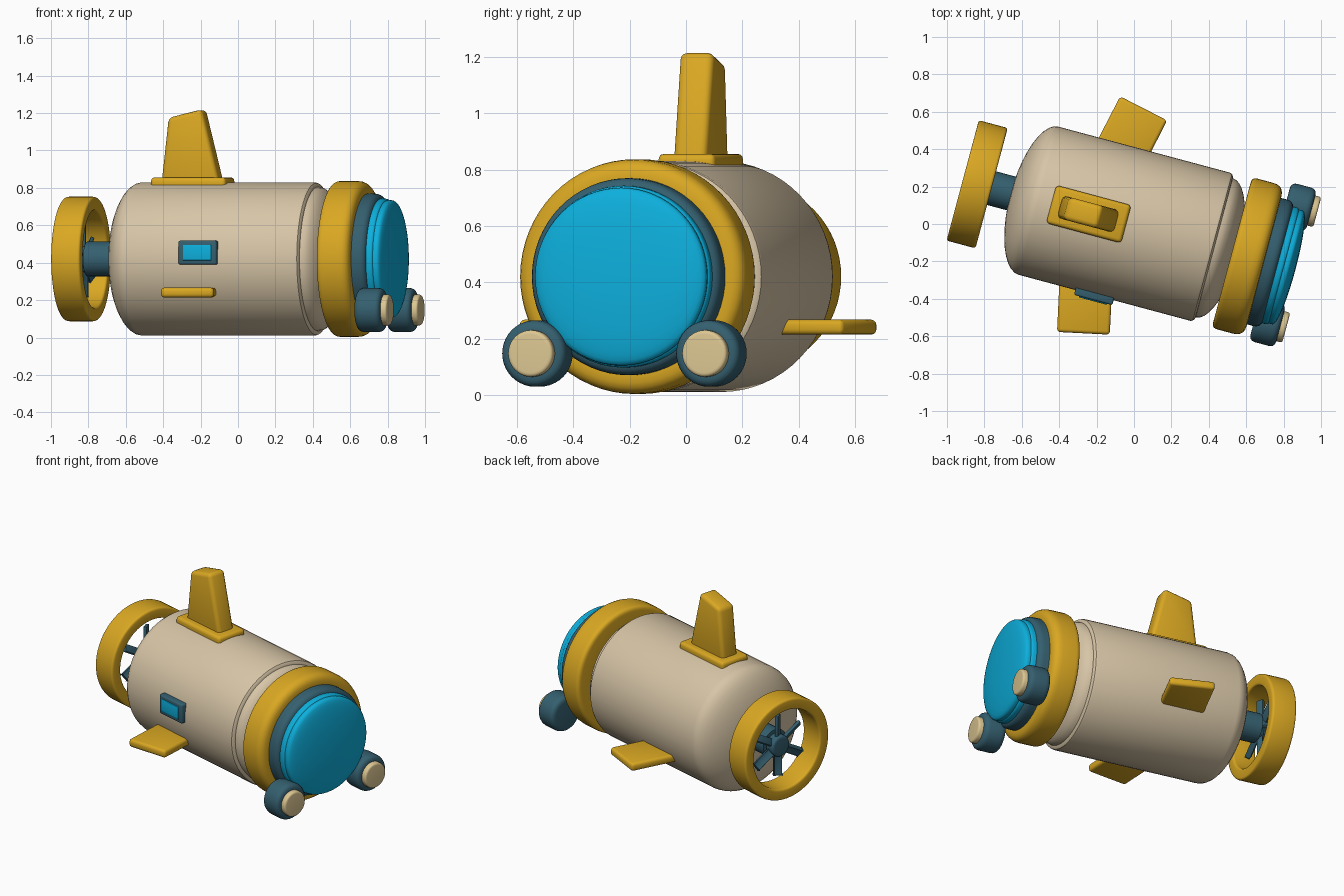
import bpy, bmesh, math
from mathutils import Matrix, Vector

if "Cube" in bpy.data.objects:
    bpy.data.objects.remove(bpy.data.objects["Cube"])

# Hull axis runs along local x, then the whole craft is yawed
YAW = Matrix.Rotation(math.radians(-15), 4, 'Z') @ Matrix.Translation((0, -0.012, 0))
AXIS_Z = 0.42


def material(name, rgb):
    m = bpy.data.materials.new(name)
    m.diffuse_color = (*rgb, 1)
    m.use_nodes = True
    m.node_tree.nodes["Principled BSDF"].inputs["Base Color"].default_value = m.diffuse_color
    return m


YELLOW = material("golden_yellow", (0.70, 0.39, 0.016))
CREAM = material("hull_cream", (0.68, 0.56, 0.385))
TEAL = material("dark_teal", (0.035, 0.115, 0.16))
CYAN = material("glass_cyan", (0.004, 0.43, 0.72))
LENS = material("lamp_cream", (0.72, 0.57, 0.29))


def finish(bm, name, mat):
    bmesh.ops.recalc_face_normals(bm, faces=bm.faces)
    bm.transform(YAW)
    me = bpy.data.meshes.new(name)
    bm.to_mesh(me)
    bm.free()
    me.materials.append(mat)
    ob = bpy.data.objects.new(name, me)
    bpy.context.collection.objects.link(ob)
    bpy.ops.object.select_all(action='DESELECT')
    ob.select_set(True)
    bpy.context.view_layer.objects.active = ob
    bpy.ops.object.shade_smooth_by_angle(angle=math.radians(35))
    return ob


def rounded(points, steps=5):
    """Profile of (x, radius, fillet) corners turned into (x, radius) points."""
    out = []
    n = len(points)
    for i, (x, r, f) in enumerate(points):
        p = Vector((x, r))
        if f == 0:
            out.append(p)
            continue
        a, b = (Vector(points[(i + d) % n][:2]) - p for d in (-1, 1))
        a, b = p + a.normalized() * f, p + b.normalized() * f
        for k in range(steps + 1):
            t = k / steps
            out.append(a * (1 - t) ** 2 + p * 2 * t * (1 - t) + b * t * t)
    return out


def lathe(name, profile, mat, y=0, z=AXIS_Z, closed=False, seg=64):
    """Spin an (x, radius) profile round the x axis."""
    bm = bmesh.new()
    vs = [bm.verts.new((p[0], y, z + p[1])) for p in profile]
    pairs = list(zip(vs, vs[1:])) + ([(vs[-1], vs[0])] if closed else [])
    edges = [bm.edges.new(p) for p in pairs]
    bmesh.ops.spin(bm, geom=vs + edges, cent=(0, y, z), axis=(1, 0, 0),
                   angle=math.tau, steps=seg, use_merge=True)
    bmesh.ops.remove_doubles(bm, verts=bm.verts, dist=1e-5)
    return finish(bm, name, mat)


def prism(name, points, offset, mat, bevel):
    """Extrude a flat outline by an offset and round its edges."""
    bm = bmesh.new()
    face = bm.faces.new([bm.verts.new(p) for p in points])
    ext = bmesh.ops.extrude_face_region(bm, geom=[face], use_keep_orig=True)
    new = [v for v in ext["geom"] if isinstance(v, bmesh.types.BMVert)]
    bmesh.ops.translate(bm, verts=new, vec=offset)
    bmesh.ops.recalc_face_normals(bm, faces=bm.faces)
    bmesh.ops.bevel(bm, geom=bm.edges[:], offset=bevel, segments=3,
                    profile=0.5, affect='EDGES', clamp_overlap=True)
    return finish(bm, name, mat)


def box(name, x, y, z, mat, bevel):
    pts = [(x[0], y[0], z[0]), (x[1], y[0], z[0]), (x[1], y[1], z[0]), (x[0], y[1], z[0])]
    return prism(name, pts, (0, 0, z[1] - z[0]), mat, bevel)


# Hull: domed tail, straight barrel, stepped domed nose
arc = [math.radians(a) for a in range(0, 91, 9)]
hull = [(-0.525 - 0.155 * math.cos(a), 0.41 * math.sin(a)) for a in arc]
hull += [(0.425, 0.41), (0.437, 0.406), (0.445, 0.395), (0.447, 0.385)]
hull += [(0.447 + 0.135 * math.cos(a), 0.385 * math.sin(a)) for a in arc[-2::-1]]
lathe("hull", hull, CREAM)

# Nose collar, window frame and bulging window
lathe("nose_collar", rounded([(0.545, 0.30, 0), (0.545, 0.417, 0.03),
                              (0.723, 0.417, 0.06), (0.723, 0.30, 0)]),
      YELLOW, closed=True)
lathe("window_frame", rounded([(0.66, 0.0, 0), (0.66, 0.35, 0),
                               (0.80, 0.35, 0.045), (0.80, 0.0, 0)]), TEAL)
lathe("window_rim", rounded([(0.78, 0.0, 0), (0.78, 0.323, 0),
                             (0.835, 0.323, 0.02), (0.835, 0.0, 0)]), CYAN)
glass = [(0.82, 0.313), (0.845, 0.316)]
glass += [(0.855 + 0.042 * math.cos(a), 0.314 * math.sin(a)) for a in arc[::-1]]
lathe("window_glass", glass, CYAN)

# Headlamps
for side, tag in ((-1, "right"), (1, "left")):
    y = 0.007 + side * 0.32
    lathe(tag + "_lamp_housing", rounded([(0.755, 0, 0), (0.755, 0.118, 0.035),
                                          (0.897, 0.118, 0.035), (0.897, 0, 0)]),
          TEAL, y, 0.147, seg=40)
    lathe(tag + "_lamp_lens", rounded([(0.88, 0, 0), (0.88, 0.083, 0),
                                       (0.93, 0.083, 0.015), (0.93, 0, 0)]),
          LENS, y, 0.147, seg=40)

# Propeller: shroud, shaft, hub and blades
lathe("propeller_shroud", rounded([(-0.945, 0.26, 0.015), (-0.945, 0.333, 0.015),
                                   (-0.785, 0.333, 0.015), (-0.785, 0.26, 0.015)], 3),
      YELLOW, closed=True)
lathe("propeller_shaft", [(-0.83, 0), (-0.83, 0.093), (-0.64, 0.093), (-0.64, 0)],
      TEAL, seg=32)
lathe("propeller_hub", rounded([(-0.89, 0, 0), (-0.89, 0.07, 0.02),
                                (-0.81, 0.07, 0), (-0.81, 0, 0)]), TEAL, seg=32)
for i in range(6):
    bm = bmesh.new()
    bmesh.ops.create_cube(bm, size=1)
    bm.transform(Matrix.Translation((-0.855, 0, AXIS_Z))
                 @ Matrix.Rotation(i * math.tau / 6, 4, 'X')
                 @ Matrix.Translation((0, 0, 0.115))
                 @ Matrix.Rotation(math.radians(30), 4, 'Z')
                 @ Matrix.Diagonal((0.022, 0.05, 0.17, 1)))
    bmesh.ops.bevel(bm, geom=bm.edges[:], offset=0.006, segments=2,
                    profile=0.5, affect='EDGES')
    finish(bm, "propeller_blade_%d" % (i + 1), TEAL)

# Top fin on its base plate
box("fin_base", (-0.455, -0.04), (-0.105, 0.105), (0.79, 0.856), YELLOW, 0.02)
fin = [(-0.41, 0.82), (-0.085, 0.82), (-0.185, 1.22), (-0.37, 1.175)]
prism("top_fin", [(x, -0.062, z) for x, z in fin], (0, 0.124, 0), YELLOW, 0.025)

# Swept side fins
for side, tag in ((-1, "right"), (1, "left")):
    plan = [(-0.325, 0.30), (-0.035, 0.30), (0.028, 0.593), (-0.248, 0.652)]
    prism(tag + "_side_fin", [(x, side * y, 0.214) for x, y in plan],
          (0, 0, 0.053), YELLOW, 0.018)

# Side porthole with frame
box("porthole_frame", (-0.212, 0.0), (-0.437, -0.36), (0.39, 0.518), TEAL, 0.01)
box("porthole_glass", (-0.184, -0.028), (-0.443, -0.38), (0.412, 0.496), CYAN, 0.004)
